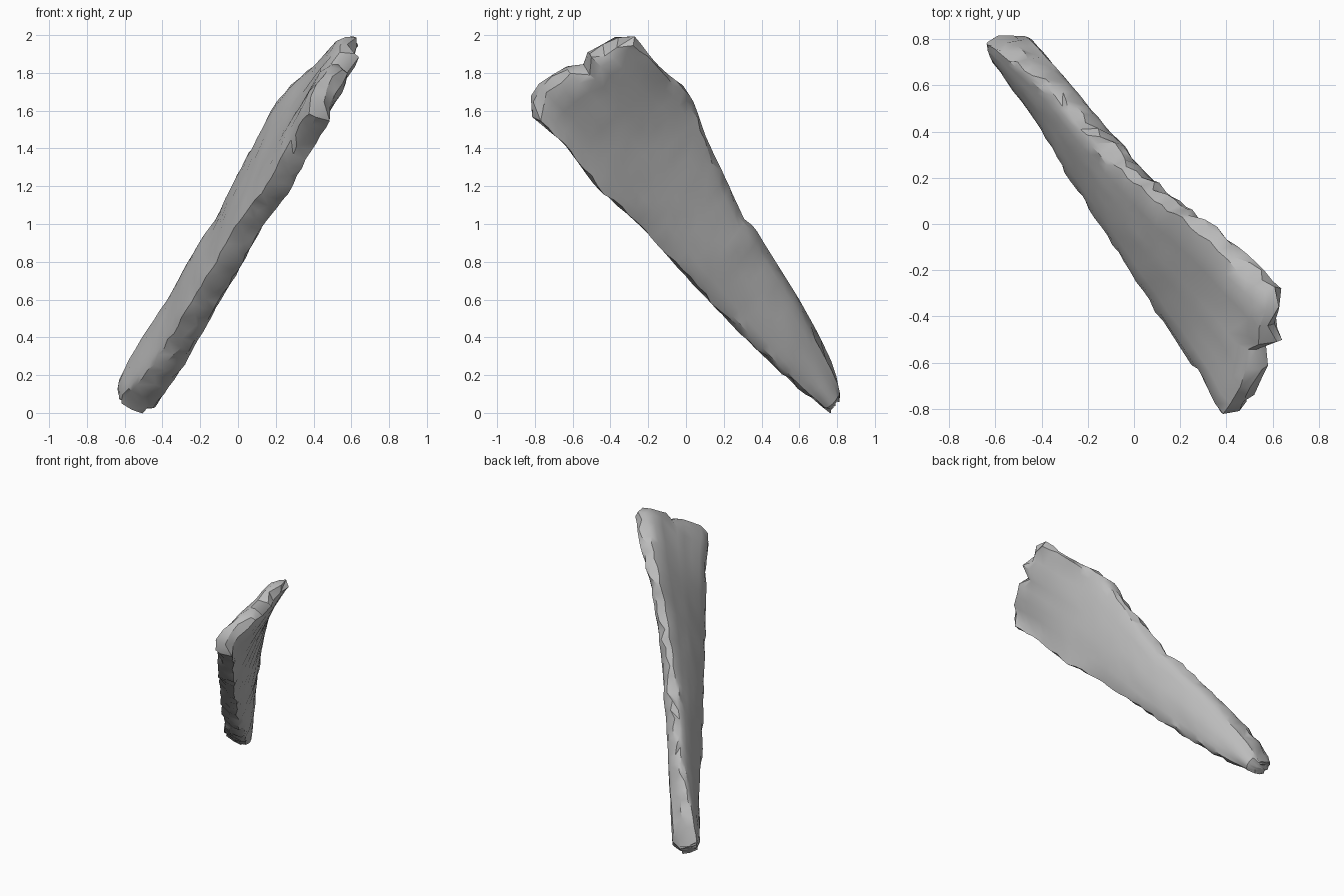
import bpy, bmesh, random
from mathutils import Vector

random.seed(7)
cube = bpy.data.objects.get("Cube")
if cube:
    bpy.data.objects.remove(cube)

# Edges of the flake's middle surface: front edge, back edge, broken top edge
FRONT = [(-.57, .75, .02), (-.47, .6, .13), (-.36, .44, .27), (-.22, .2, .51), (-.09, 0, .72),
         (.06, -.23, .98), (.22, -.48, 1.2), (.345, -.65, 1.43), (.425, -.81, 1.56)]
BACK = [(-.59, .815, .1), (-.53, .78, .25), (-.44, .7, .42), (-.33, .6, .6), (-.15, .4, .92),
        (-.1, .36, .99), (-.07, .31, 1.02), (.02, .22, 1.22), (.155, .1, 1.47),
        (.25, .04, 1.65), (.33, -.02, 1.74), (.45, -.14, 1.83), (.615, -.27, 1.99)]
TOP = [(.425, -.81, 1.56), (.44, -.815, 1.68), (.52, -.7, 1.78), (.54, -.65, 1.82),
       (.54, -.54, 1.84), (.61, -.51, 1.92), (.59, -.42, 1.95), (.62, -.35, 2.0),
       (.615, -.27, 1.99)]
ROWS, COLS = 38, 9
NORMAL = Vector((1, .26, -.43)).normalized()


def sample(points, t):
    """Point at fraction t of a polyline's length."""
    pts = [Vector(p) for p in points]
    lengths = [(b - a).length for a, b in zip(pts, pts[1:])]
    rest = t * sum(lengths)
    for a, b, length in zip(pts, pts[1:], lengths):
        if rest <= length:
            return a.lerp(b, rest / length)
        rest -= length
    return pts[-1]


def middle(u, v):
    """Middle surface of the slab, blended between its edges."""
    bend = sample(TOP, v) - sample(TOP, 0).lerp(sample(TOP, 1), v)
    return sample(FRONT, u).lerp(sample(BACK, u), v) + bend * u ** 6


bm = bmesh.new()
sides = {-1: {}, 1: {}}
rim = ([(0, j) for j in range(COLS)] + [(i, COLS) for i in range(ROWS)]
       + [(ROWS, j) for j in range(COLS, 0, -1)] + [(i, 0) for i in range(ROWS, 0, -1)])
on_rim = set(rim)

# Two broad smooth faces, the under one fuller towards the tip, with a ragged rim
for side, grid in sides.items():
    for i in range(ROWS + 1):
        for j in range(COLS + 1):
            u, v = i / ROWS, j / COLS
            p = middle(u, v)
            half = .068 - .02 * v * min(1, 4 * u)
            if side == 1:
                half += .015 * (1 - u) ** 3
            if (i, j) in on_rim:
                inward = middle(min(.93, max(.04, u)), .5) - p
                depth = .06 if i == ROWS and side == 1 else .025 + .01 * v
                reach = min(depth, inward.length * .3) * random.uniform(.1, 1)
                p += inward.normalized() * reach
                half *= random.uniform(.8, 1)
            else:
                bulge = .015 + .04 * (1 - u) if side == 1 else .018
                half += random.uniform(-.003, .003) + bulge * 4 * v * (1 - v)
            grid[i, j] = bm.verts.new(p + NORMAL * half * side)
    for i in range(ROWS):
        for j in range(COLS):
            bm.faces.new([grid[i, j], grid[i, j + 1], grid[i + 1, j + 1], grid[i + 1, j]])

# Chipped wall joining the two faces through a jagged ridge
ridge = []
for i, j in rim:
    p = middle(i / ROWS, j / COLS) + NORMAL * random.uniform(-.025, .025)
    ridge.append(bm.verts.new(p))
for k in range(len(rim)):
    n = (k + 1) % len(rim)
    for grid in sides.values():
        a, b, c, d = grid[rim[k]], grid[rim[n]], ridge[n], ridge[k]
        tris = ((a, b, c), (a, c, d)) if random.random() < .5 else ((a, b, d), (b, c, d))
        for tri in tris:
            bm.faces.new(tri)
bmesh.ops.recalc_face_normals(bm, faces=bm.faces)

mesh = bpy.data.meshes.new("stone_flake")
bm.to_mesh(mesh)
bm.free()
flake = bpy.data.objects.new("stone_flake", mesh)
bpy.context.collection.objects.link(flake)

# Plain grey stone
stone = bpy.data.materials.new("grey_stone")
stone.use_nodes = True
colour = (.5, .5, .5, 1)
stone.diffuse_color = colour
stone.node_tree.nodes["Principled BSDF"].inputs["Base Color"].default_value = colour
mesh.materials.append(stone)

bpy.ops.object.select_all(action='DESELECT')
flake.select_set(True)
bpy.context.view_layer.objects.active = flake
bpy.ops.object.shade_smooth_by_angle(angle=.6)
